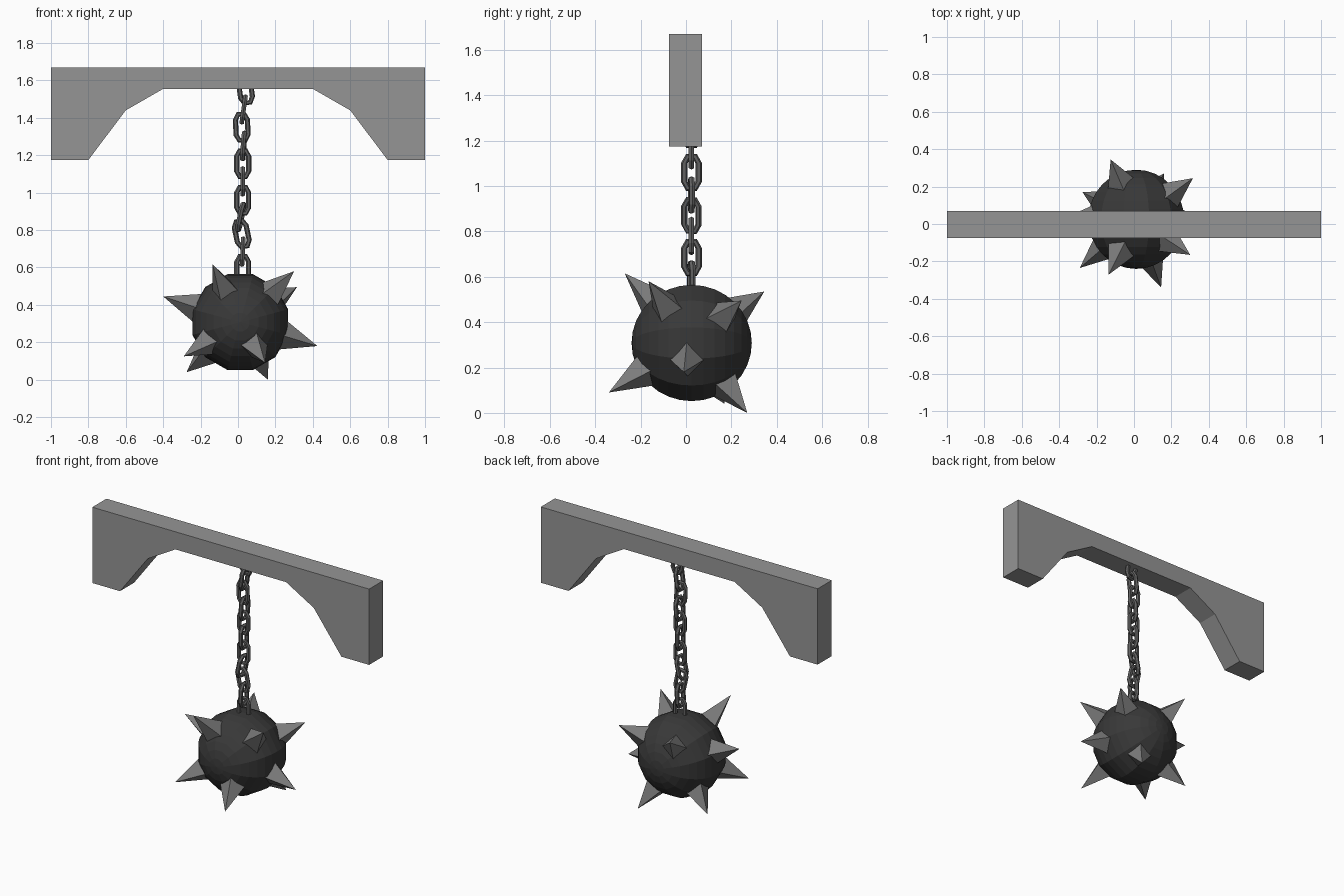
import bpy, bmesh, math
from mathutils import Vector, Matrix

if "Cube" in bpy.data.objects:
    bpy.data.objects.remove(bpy.data.objects["Cube"])


def material(name, v):
    m = bpy.data.materials.new(name)
    m.diffuse_color = (v, v, v, 1)
    m.use_nodes = True
    m.node_tree.nodes["Principled BSDF"].inputs["Base Color"].default_value = m.diffuse_color
    return m


STONE = material("stone", 0.3)
IRON = material("dark_iron", 0.04)
STEEL = material("steel", 0.2)
CHAIN = material("chain_metal", 0.12)


def add_mesh(name, bm, mat):
    bmesh.ops.recalc_face_normals(bm, faces=bm.faces)
    me = bpy.data.meshes.new(name)
    bm.to_mesh(me)
    bm.free()
    me.materials.append(mat)
    ob = bpy.data.objects.new(name, me)
    bpy.context.collection.objects.link(ob)
    return ob


# Arched beam: mirrored half profile extruded through y
half = [(1, 1.67), (1, 1.175), (0.8, 1.175), (0.6, 1.44), (0.4, 1.555)]
profile = half + [(-x, z) for x, z in reversed(half)]
bm = bmesh.new()
face = bm.faces.new([bm.verts.new((x, -0.075, z)) for x, z in profile])
ext = bmesh.ops.extrude_face_region(bm, geom=[face])
moved = [g for g in ext["geom"] if isinstance(g, bmesh.types.BMVert)]
bmesh.ops.translate(bm, verts=moved, vec=(0, 0.145, 0))
add_mesh("beam", bm, STONE)

# Faceted ball, poles along y
CENTER = Vector((0.012, 0.025, 0.308))
bm = bmesh.new()
bmesh.ops.create_uvsphere(bm, u_segments=12, v_segments=16, radius=0.265,
                          matrix=Matrix.Translation(CENTER)
                          @ Matrix.Rotation(math.radians(90), 4, "X")
                          @ Matrix.Rotation(math.radians(15), 4, "Z"))
add_mesh("ball", bm, IRON)

# Four-sided spikes aimed from the ball centre at their tips
tips = [(-0.135, -0.27, 0.615), (0.30, -0.165, 0.58), (0.315, 0.245, 0.495),
        (-0.125, 0.345, 0.535), (0.16, 0.27, 0.0), (-0.275, 0.17, 0.04),
        (0.145, -0.34, 0.09), (-0.29, -0.235, 0.125),
        (-0.40, 0.02, 0.445), (0.425, -0.01, 0.18)]
for i, tip in enumerate(tips):
    d = Vector(tip) - CENTER
    base = 0.23
    length = d.length - base
    rot = d.to_track_quat("Z", "Y").to_matrix().to_4x4()
    mat = Matrix.Translation(CENTER + d.normalized() * (base + length / 2)) @ rot
    bm = bmesh.new()
    bmesh.ops.create_cone(bm, cap_ends=True, segments=4, radius1=0.083,
                          radius2=0, depth=length, matrix=mat)
    bmesh.ops.remove_doubles(bm, verts=bm.verts, dist=1e-5)
    add_mesh(f"spike_{i + 1}", bm, STEEL)

# Chain link: six-sided wire swept round an eight-cornered loop
W, H, WIRE, SIDES = 0.032, 0.07, 0.014, 6
loop = [(W, 0.04), (0.016, H), (-0.016, H), (-W, 0.04),
        (-W, -0.04), (-0.016, -H), (0.016, -H), (W, -0.04)]


def chain_link(name, x, z, turn, tilt):
    place = (Matrix.Translation((x, 0.024, z))
             @ Matrix.Rotation(math.radians(tilt), 4, "Y")
             @ Matrix.Rotation(math.radians(turn), 4, "Z"))
    bm = bmesh.new()
    rings = []
    n = len(loop)
    for i, (px, pz) in enumerate(loop):
        a, b = Vector(loop[i - 1]), Vector(loop[(i + 1) % n])
        t = (b - a).normalized()
        out = Vector((t.y, 0, -t.x))
        ring = []
        for k in range(SIDES):
            ang = math.tau * k / SIDES
            p = (Vector((px, 0, pz)) + out * WIRE * math.cos(ang)
                 + Vector((0, WIRE * math.sin(ang), 0)))
            ring.append(bm.verts.new(place @ p))
        rings.append(ring)
    for i in range(n):
        r, s = rings[i], rings[(i + 1) % n]
        for k in range(SIDES):
            m = (k + 1) % SIDES
            bm.faces.new((r[k], r[m], s[m], s[k]))
    add_mesh(name, bm, CHAIN)


# Chain: alternate links turned a quarter, a few hanging slightly crooked
links = [(0.04, 1.55, 5, -8), (0.03, 1.445, 90, 8), (0.02, 1.35, 0, -3),
         (0.03, 1.25, 85, 4), (0.025, 1.155, 0, 0), (0.025, 1.06, 90, 0),
         (0.025, 0.96, 5, 0), (0.015, 0.87, 80, 12), (0.02, 0.78, 0, -12),
         (0.025, 0.685, 90, 3), (0.025, 0.59, 10, 0)]
for i, args in enumerate(links):
    chain_link(f"chain_link_{i + 1}", *args)
